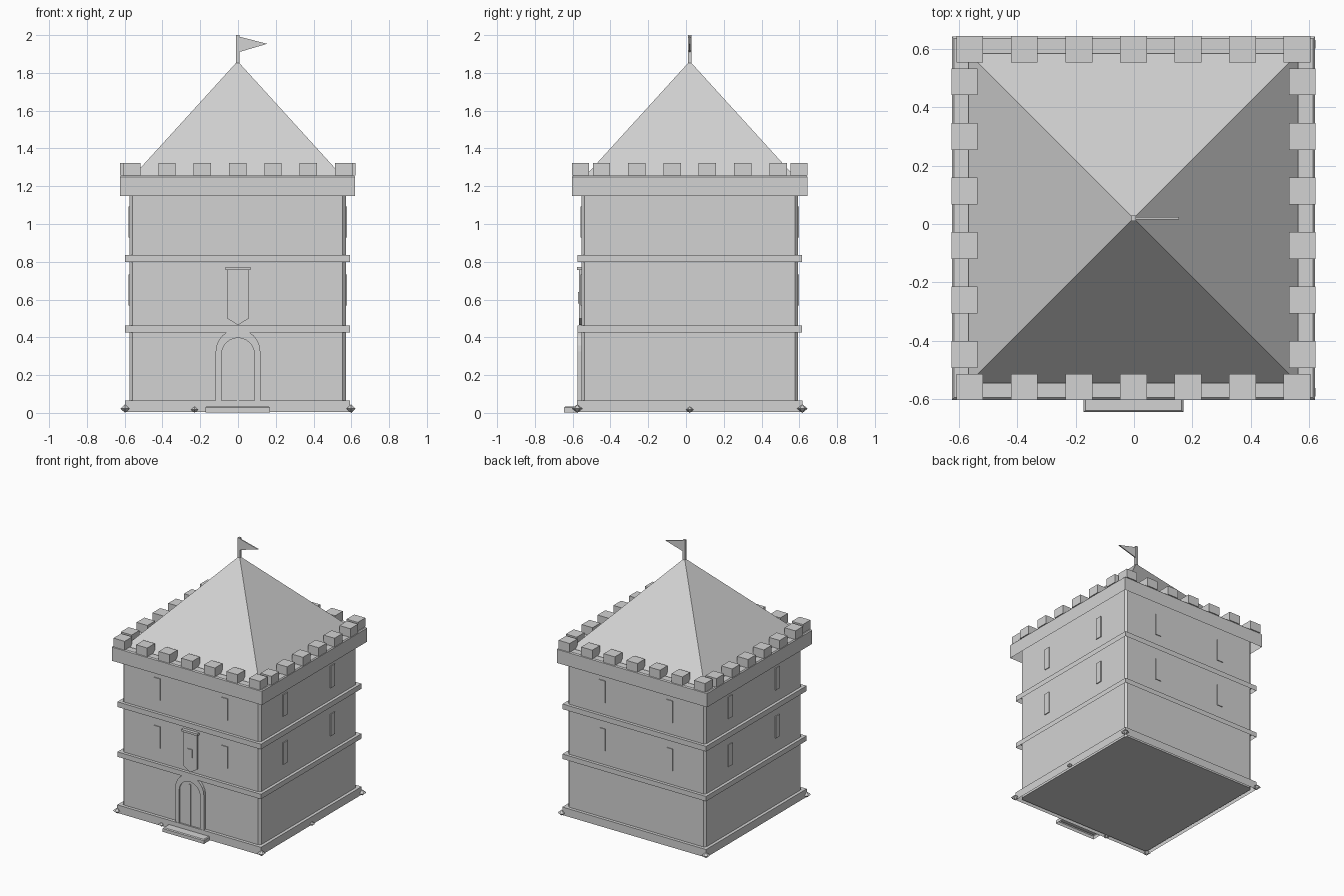
import bpy, bmesh, math
from mathutils import Matrix

if "Cube" in bpy.data.objects:
    bpy.data.objects.remove(bpy.data.objects["Cube"], do_unlink=True)

CX, CY = -0.002, 0.02    # tower centre
WALL = 0.5725            # half width of the wall
FRONT = CY - WALL

COLOUR = (0.65, 0.65, 0.65, 1)
grey = bpy.data.materials.new("stone_grey")
grey.use_nodes = True
grey.diffuse_color = COLOUR
grey.node_tree.nodes["Principled BSDF"].inputs["Base Color"].default_value = COLOUR


def finish(name, bm, recalc=True):
    if recalc:
        bmesh.ops.recalc_face_normals(bm, faces=bm.faces)
    mesh = bpy.data.meshes.new(name)
    bm.to_mesh(mesh)
    bm.free()
    mesh.materials.append(grey)
    obj = bpy.data.objects.new(name, mesh)
    bpy.context.collection.objects.link(obj)
    return obj


def add_box(bm, centre, size, turn=None):
    m = Matrix.Translation(centre) @ Matrix.Diagonal((*size, 1))
    bmesh.ops.create_cube(bm, size=1, matrix=turn @ m if turn else m)


def box(name, centre, size):
    bm = bmesh.new()
    add_box(bm, centre, size)
    return finish(name, bm)


def shell(name, y, hx, hy, profile, cap=False):
    """Rectangular shell, open underneath; profile lists (inset, height) upwards."""
    bm = bmesh.new()
    corners = ((-1, -1), (1, -1), (1, 1), (-1, 1))
    rings = [[bm.verts.new((CX + sx * (hx - d), y + sy * (hy - d), z)) for sx, sy in corners]
             for d, z in profile]
    for a, b in zip(rings, rings[1:]):
        for i in range(4):
            j = (i + 1) % 4
            bm.faces.new((a[i], a[j], b[j], b[i]))
    if cap:
        bm.faces.new(rings[-1])
    return finish(name, bm, recalc=False)


def band(name, half, z0, z1):
    return shell(name, CY, half, half, [(0, z0), (0, z1), (half - WALL + 0.005, z1)])


def plate(name, outline, y0, y1):
    """Extrude an x-z outline along y."""
    bm = bmesh.new()
    face = bm.faces.new([bm.verts.new((x, y0, z)) for x, z in outline])
    ext = bmesh.ops.extrude_face_region(bm, geom=[face])
    verts = [g for g in ext["geom"] if isinstance(g, bmesh.types.BMVert)]
    bmesh.ops.translate(bm, verts=verts, vec=(0, y1 - y0, 0))
    return finish(name, bm)


def arch(r, base, spring, steps=12):
    curve = [(r * math.cos(math.pi * i / steps), spring + r * math.sin(math.pi * i / steps))
             for i in range(steps + 1)]
    return [(r, base)] + curve + [(-r, base)]


def side_turn(k):
    return Matrix.Translation((CX, CY, 0)) @ Matrix.Rotation(k * math.pi / 2, 4, 'Z')


# Wall with chamfered upright corners, open at the top under the roof
bm = bmesh.new()
add_box(bm, (CX, CY, 0.626), (2 * WALL, 2 * WALL, 1.228))
uprights = [e for e in bm.edges if abs(e.verts[0].co.z - e.verts[1].co.z) > 0.5]
bmesh.ops.bevel(bm, geom=uprights, offset=0.016, segments=1, affect='EDGES')
bm.normal_update()
bmesh.ops.delete(bm, geom=[f for f in bm.faces if f.normal.z > 0.9], context='FACES')
finish("wall", bm)

# Plinth, string courses and parapet
band("plinth", 0.596, 0.005, 0.065)
band("lower_band", 0.595, 0.425, 0.462)
band("upper_band", 0.595, 0.798, 0.837)
shell("parapet", CY, 0.6225, 0.6225, [(0, 1.148), (0, 1.25), (0.007, 1.257), (0.058, 1.257), (0.058, 1.235)])

# Battlements: seven on front and back, six on each flank
bm = bmesh.new()
for k in range(4):
    count = 6 if k % 2 else 7
    for i in range(count):
        add_box(bm, ((i - (count - 1) / 2) * 0.187, -0.579, 1.289), (0.092, 0.09, 0.066), side_turn(k))
finish("battlements", bm)

# Pyramid roof
bm = bmesh.new()
bmesh.ops.create_cone(bm, cap_ends=False, segments=4, radius1=0.566 * math.sqrt(2), radius2=0, depth=0.622,
                      matrix=Matrix.Translation((CX, CY, 1.551)) @ Matrix.Rotation(math.pi / 4, 4, 'Z'))
finish("roof", bm)

# Flag
box("flagpole", (CX, CY, 1.92), (0.018, 0.018, 0.16))
plate("flag", [(0.005, 1.91), (0.155, 1.954), (0.005, 1.992)], CY - 0.004, CY + 0.004)

# Arrow slits: two columns and two rows on every side
bm = bmesh.new()
for k in range(4):
    for x in (-0.28, 0.28):
        for z in (0.65, 1.01):
            add_box(bm, (x, -WALL - 0.001, z), (0.05, 0.01, 0.164), side_turn(k))
finish("arrow_slits", bm)

# Doorway
outer, inner = arch(0.118, 0.06, 0.325), arch(0.087, 0.06, 0.31)
bm = bmesh.new()
rings = [[bm.verts.new((x, y, z)) for x, z in ring]
         for ring, y in ((outer, FRONT + 0.005), (outer, FRONT - 0.021),
                         (inner, FRONT - 0.021), (inner, FRONT + 0.005))]
for a, b in zip(rings, rings[1:] + rings[:1]):
    for i in range(len(a) - 1):
        bm.faces.new((a[i], a[i + 1], b[i + 1], b[i]))
for end in (0, -1):
    bm.faces.new([r[end] for r in rings])
finish("door_frame", bm)
plate("door", inner, FRONT - 0.012, FRONT + 0.005)
box("door_seam", (0, FRONT - 0.015, 0.22), (0.012, 0.009, 0.31))
shell("door_step", -0.609, 0.171, 0.036, [(0, 0.003), (0, 0.028), (0.006, 0.034)], cap=True)

# Hanging banner
plate("banner", [(-0.057, 0.76), (-0.057, 0.50), (0, 0.465), (0.057, 0.50), (0.057, 0.76)],
      FRONT - 0.014, FRONT + 0.002)
box("banner_rod", (0, FRONT - 0.011, 0.765), (0.132, 0.026, 0.016))
box("banner_emblem", (0, FRONT - 0.016, 0.61), (0.04, 0.008, 0.06))

# Small stones around the foot
stones = [(sx * 0.598, CY + sy * 0.596, 0.028) for sx in (-1, 1) for sy in (-1, 1)]
stones += [(0.6, CY, 0.021), (-0.23, CY - 0.596, 0.021)]
bm = bmesh.new()
for x, y, r in stones:
    m = Matrix.Translation((x, y, r * 0.8)) @ Matrix.Diagonal((1, 1, 0.8, 1))
    bmesh.ops.create_uvsphere(bm, u_segments=6, v_segments=2, radius=r, matrix=m)
finish("foot_stones", bm)
